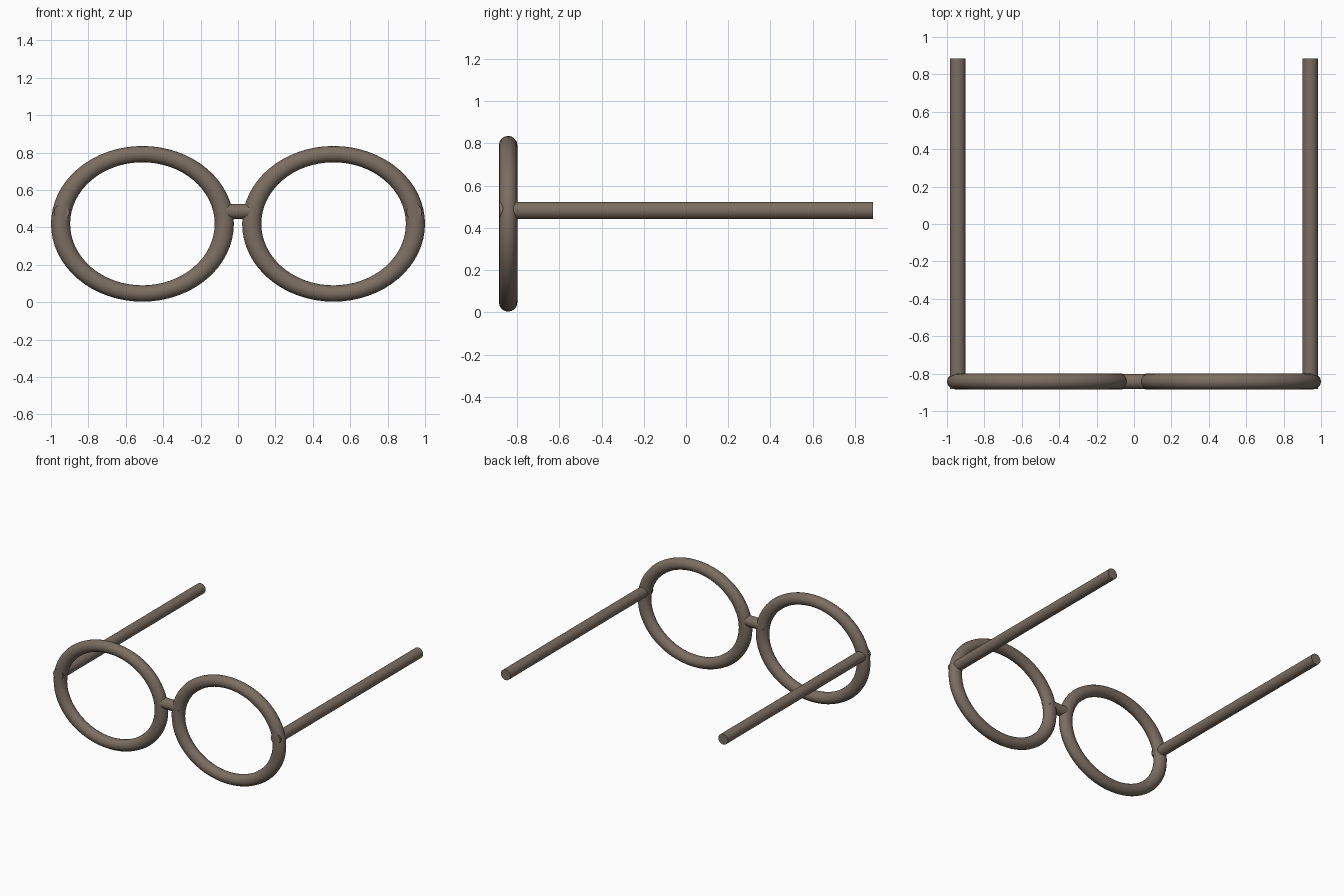
import bpy
import math

if "Cube" in bpy.data.objects:
    bpy.data.objects.remove(bpy.data.objects["Cube"])

FRONT_Y = -0.842
ARM_Z = 0.482

mat = bpy.data.materials.new("brown_frame")
mat.diffuse_color = (0.20, 0.155, 0.12, 1)
mat.use_nodes = True
mat.node_tree.nodes["Principled BSDF"].inputs["Base Color"].default_value = mat.diffuse_color


def finish(name):
    ob = bpy.context.object
    ob.name = name
    ob.data.materials.append(mat)
    bpy.ops.object.transform_apply(location=False, rotation=True, scale=True)
    bpy.ops.object.shade_smooth_by_angle(angle=math.radians(40))
    return ob


def rod(name, loc, rot, radius, length):
    bpy.ops.mesh.primitive_cylinder_add(vertices=32, radius=radius, depth=length,
                                        location=loc, rotation=rot)
    return finish(name)


for side, label in ((-1, "left"), (1, "right")):
    # oval lens rim
    bpy.ops.mesh.primitive_torus_add(major_segments=64, minor_segments=16,
                                     major_radius=0.3725, minor_radius=0.0435,
                                     location=(side * 0.511, FRONT_Y, 0.419),
                                     rotation=(math.pi / 2, 0, 0))
    bpy.context.object.scale = (1.175, 1.0, 1.0)
    finish(label + "_rim")
    # straight temple arm, just breaking through the front of the rim
    rod(label + "_temple", (side * 0.942, 0.002, ARM_Z),
        (math.pi / 2, 0, 0), 0.041, 1.768)

# nose bridge
rod("bridge", (0, FRONT_Y, ARM_Z + 0.003), (0, math.pi / 2, 0), 0.041, 0.21)
